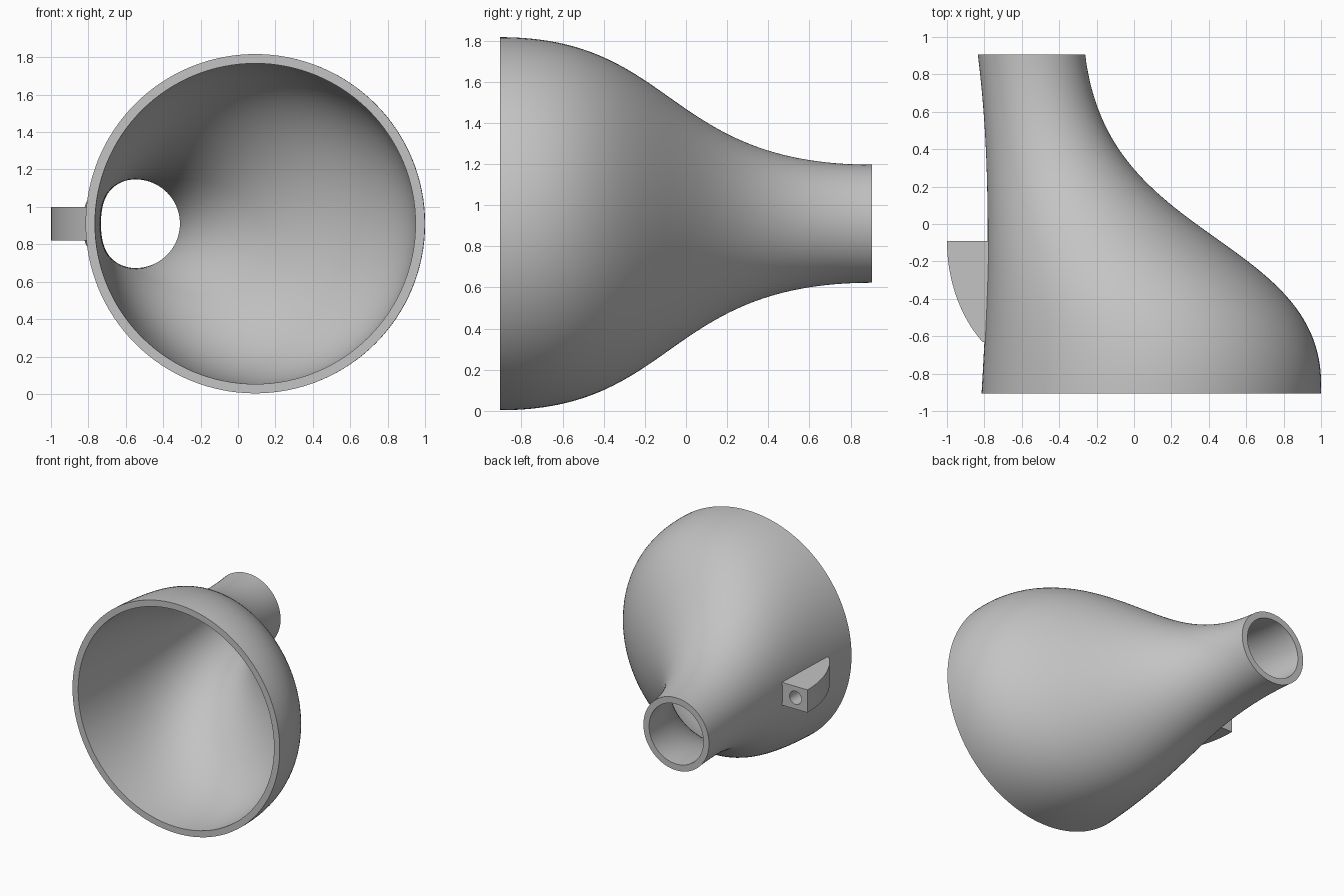
import bpy, bmesh, math
from mathutils import Vector

if "Cube" in bpy.data.objects:
    bpy.data.objects.remove(bpy.data.objects["Cube"], do_unlink=True)

HALF, MID_Z, WALL = 0.905, 0.91, 0.05
R_FRONT, R_BACK = 0.907, 0.287
RINGS, SIDES = 64, 128

grey = bpy.data.materials.new("plain grey")
grey.use_nodes = True
grey.diffuse_color = (0.55, 0.55, 0.55, 1)
grey.node_tree.nodes["Principled BSDF"].inputs["Base Color"].default_value = (0.55, 0.55, 0.55, 1)


def make_object(name, bm):
    bmesh.ops.recalc_face_normals(bm, faces=bm.faces[:])
    mesh = bpy.data.meshes.new(name)
    bm.to_mesh(mesh)
    bm.free()
    mesh.materials.append(grey)
    obj = bpy.data.objects.new(name, mesh)
    bpy.context.collection.objects.link(obj)
    return obj


def smooth(obj):
    bpy.ops.object.select_all(action='DESELECT')
    obj.select_set(True)
    bpy.context.view_layer.objects.active = obj
    bpy.ops.object.shade_smooth_by_angle(angle=math.radians(35))


def horn(t, a):
    """Outer skin: circles shrinking along an S-curve, one side nearly straight."""
    s = 1 - t
    y = HALF * (t**3 - s**3) - 0.15 * s * s * t - 0.3 * s * t * t
    radius = R_FRONT + (R_BACK - R_FRONT) * t * t * (3 - 2 * t)
    u = y / HALF
    side = -0.825 - 0.01 * u + (0.042 + 0.01 * u) * (1 - u * u)
    return Vector((side + radius + radius * math.cos(a), y, MID_Z + radius * math.sin(a)))


def horn_inner(t, a):
    """Inner skin: the outer one moved in along its normal, flush at both rims."""
    e = 0.001
    t0, t1 = max(t - e, 0), min(t + e, 1)
    along = horn(t1, a) - horn(t0, a)
    around = horn(t, a + e) - horn(t, a - e)
    inward = around.cross(along).normalized()
    p = horn(t, a) + inward * WALL
    if t in (0, 1):
        p.y = horn(t, a).y
    return p


# Hollow funnel body: out along the outer skin, back along the inner one
bm = bmesh.new()
stations = [(horn, i / RINGS) for i in range(RINGS + 1)]
stations += [(horn_inner, 1 - i / RINGS) for i in range(RINGS + 1)]
loops = [[bm.verts.new(skin(t, math.tau * k / SIDES)) for k in range(SIDES)]
         for skin, t in stations]
for i, ring in enumerate(loops):
    nxt = loops[(i + 1) % len(loops)]
    for k in range(SIDES):
        n = (k + 1) % SIDES
        bm.faces.new((ring[k], ring[n], nxt[n], nxt[k]))
smooth(make_object("funnel_body", bm))

# Side lug: flat back, curved outer edge, embedded in the wall
bm = bmesh.new()
outline = [(-0.765, -0.09), (-1.0, -0.09)]
for i in range(1, 17):
    a = math.radians(49) * i / 16
    outline.append((-1.0 + 0.55 * (1 - math.cos(a)), -0.09 - 0.715 * math.sin(a)))
outline.append((-0.765, outline[-1][1]))
base = bm.faces.new([bm.verts.new((x, y, 0.82)) for x, y in outline])
top = bmesh.ops.extrude_face_region(bm, geom=[base])["geom"]
bmesh.ops.translate(bm, vec=(0, 0, 0.18),
                    verts=[v for v in top if isinstance(v, bmesh.types.BMVert)])
lug = make_object("side_lug", bm)

# Blind round hole in the back of the lug
bpy.ops.mesh.primitive_cylinder_add(vertices=32, radius=0.052, depth=0.4,
                                    location=(-0.895, -0.09, MID_Z),
                                    rotation=(math.pi / 2, 0, 0))
cutter = bpy.context.object
cutter.name = "lug_hole_cutter"
cutter.hide_render = True
cut = lug.modifiers.new("hole", 'BOOLEAN')
cut.operation, cut.solver, cut.object = 'DIFFERENCE', 'EXACT', cutter
smooth(lug)
bpy.ops.object.modifier_apply(modifier=cut.name)
bpy.data.objects.remove(cutter, do_unlink=True)
